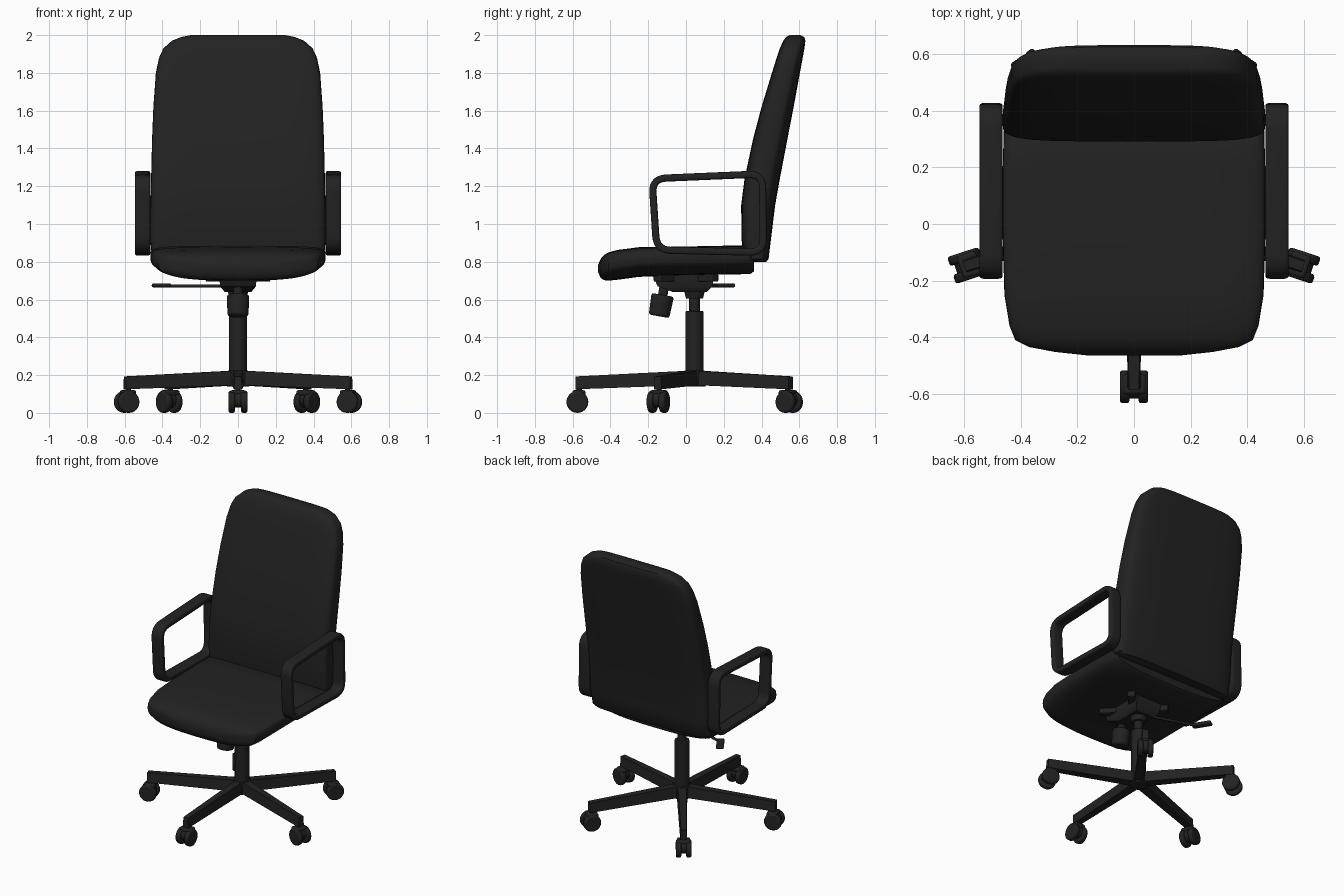
import bpy, bmesh, math
from math import sin, cos, pi, radians
from mathutils import Vector, Matrix

cube = bpy.data.objects.get("Cube")
if cube:
    bpy.data.objects.remove(cube, do_unlink=True)

black = bpy.data.materials.new("soft_black")
black.use_nodes = True
COLOR = (0.016, 0.016, 0.016, 1)
black.diffuse_color = COLOR
shader = black.node_tree.nodes["Principled BSDF"]
shader.inputs["Base Color"].default_value = COLOR
shader.inputs["Roughness"].default_value = 0.8


def finish(name, bm, matrix=None, bevel=0):
    """Turn a bmesh into a smooth shaded object."""
    if matrix:
        bm.transform(matrix)
    bmesh.ops.recalc_face_normals(bm, faces=bm.faces)
    mesh = bpy.data.meshes.new(name)
    bm.to_mesh(mesh)
    bm.free()
    mesh.materials.append(black)
    ob = bpy.data.objects.new(name, mesh)
    bpy.context.collection.objects.link(ob)
    if bevel:
        mod = ob.modifiers.new("bevel", "BEVEL")
        mod.width, mod.segments = bevel, 2
    bpy.ops.object.select_all(action="DESELECT")
    ob.select_set(True)
    bpy.context.view_layer.objects.active = ob
    bpy.ops.object.shade_smooth_by_angle(angle=radians(40))
    return ob


def loft(name, rings, closed=False):
    """Skin a list of equal point rings, capped or joined end to end."""
    bm = bmesh.new()
    loops = [[bm.verts.new(p) for p in ring] for ring in rings]
    pairs = list(zip(loops, loops[1:]))
    if closed:
        pairs.append((loops[-1], loops[0]))
    else:
        bm.faces.new(loops[0])
        bm.faces.new(loops[-1])
    for a, b in pairs:
        for i in range(len(a)):
            j = (i + 1) % len(a)
            bm.faces.new((a[i], a[j], b[j], b[i]))
    return finish(name, bm)


def superellipse(half_w, low, mid, high, n_low, n_high, count=48):
    """Cushion section; the two halves have their own roundness."""
    points = []
    for k in range(count):
        c, s = cos(2 * pi * k / count), sin(2 * pi * k / count)
        n, depth = (n_high, high - mid) if s > 0 else (n_low, mid - low)
        u = math.copysign(abs(c) ** (2 / n), c)
        v = math.copysign(abs(s) ** (2 / n), s)
        points.append((half_w * u, mid + depth * v))
    return points


def cylinder(name, radius, top_radius, depth, matrix, bevel=0, sides=24):
    bm = bmesh.new()
    bmesh.ops.create_cone(bm, cap_ends=True, segments=sides, radius1=radius,
                          radius2=top_radius, depth=depth)
    return finish(name, bm, matrix, bevel)


def box(name, size, matrix, bevel=0):
    bm = bmesh.new()
    bmesh.ops.create_cube(bm, size=1)
    bmesh.ops.scale(bm, vec=size, verts=bm.verts)
    return finish(name, bm, matrix, bevel)


move = lambda x, y, z: Matrix.Translation((x, y, z))
turn = lambda degrees, axis: Matrix.Rotation(radians(degrees), 4, axis)

# Seat cushion: y, half width, underside, top
seat = [(-0.465, 0.16, 0.745, 0.785), (-0.452, 0.28, 0.715, 0.815),
        (-0.435, 0.37, 0.703, 0.835), (-0.41, 0.42, 0.70, 0.85),
        (-0.36, 0.44, 0.705, 0.863), (-0.25, 0.458, 0.72, 0.877),
        (-0.05, 0.464, 0.728, 0.88), (0.2, 0.464, 0.732, 0.885),
        (0.34, 0.46, 0.735, 0.885), (0.36, 0.44, 0.75, 0.87)]
loft("seat_cushion", [[(x, y, z) for x, z in
     superellipse(w, lo, lo * 0.4 + hi * 0.6, hi, 2.8, 5)] for y, w, lo, hi in seat])

# Backrest cushion: z, half width, front, rear
back = [(0.80, 0.43, 0.33, 0.425), (0.815, 0.455, 0.305, 0.437), (0.92, 0.465, 0.294, 0.45),
        (1.1, 0.463, 0.292, 0.472), (1.24, 0.46, 0.31, 0.497), (1.45, 0.455, 0.355, 0.537),
        (1.62, 0.448, 0.40, 0.57), (1.8, 0.435, 0.455, 0.603), (1.88, 0.418, 0.48, 0.618),
        (1.93, 0.395, 0.497, 0.627), (1.97, 0.35, 0.515, 0.632),
        (1.99, 0.30, 0.53, 0.626), (2.0, 0.25, 0.55, 0.605)]
loft("backrest_cushion", [[(x, y, z) for x, y in
     superellipse(w, f, (f + r) / 2, r, 5, 4)] for z, w, f, r in back])

# Armrest loops: a flat strip swept round a filleted outline
corners = [Vector(p) for p in ((-0.18, 1.24), (0.405, 1.265), (0.41, 0.85), (-0.155, 0.862))]
path = []
for i, c in enumerate(corners):
    a = c + (corners[i - 1] - c).normalized() * 0.075
    b = c + (corners[(i + 1) % 4] - c).normalized() * 0.075
    for k in range(8):
        t = k / 7
        path.append(a * (1 - t) ** 2 + c * 2 * t * (1 - t) + b * t ** 2)
for side, label in ((1, "left"), (-1, "right")):
    rings = []
    for i, p in enumerate(path):
        along = (path[(i + 1) % len(path)] - path[i - 1]).normalized()
        out = Vector((-along.y, along.x))
        section = superellipse(0.041, -0.019, 0, 0.019, 5, 5, 20)
        rings.append([(side * 0.505 + x, *(p + out * d)) for x, d in section])
    loft(label + "_armrest", rings, closed=True)

# Column and star base
CY = 0.045
cylinder("column", 0.047, 0.047, 0.39, move(0, CY, 0.345), 0.004)
cylinder("gas_piston", 0.028, 0.028, 0.16, move(0, CY, 0.60))
cylinder("piston_collar", 0.045, 0.06, 0.06, move(0, CY, 0.635))
cylinder("base_hub", 0.06, 0.055, 0.085, move(0, CY, 0.182), 0.006)
for i in range(5):
    spoke = move(0, CY, 0) @ turn(-90 + 72 * i, "Z")
    tag = str(i + 1)
    # Tapered leg running out along local x
    loft("base_leg_" + tag, [[spoke @ Vector((r, y, z)) for y, z in
         ((-w, lo), (w, lo), (w * 0.8, hi), (-w * 0.8, hi))]
         for r, w, lo, hi in ((0, 0.034, 0.148, 0.225), (0.63, 0.022, 0.125, 0.193))])
    # Twin wheel caster
    hub = spoke @ move(0.62, 0, 0.058)
    cylinder("caster_stem_" + tag, 0.014, 0.014, 0.09, hub @ move(-0.01, 0, 0.06), sides=12)
    cylinder("caster_axle_" + tag, 0.042, 0.042, 0.05, hub @ move(0, 0, 0.012) @ turn(90, "X"))
    box("caster_hood_" + tag, (0.07, 0.085, 0.03), hub @ move(-0.008, 0, 0.047), 0.01)
    for s in (1, -1):
        cylinder("caster_wheel_%s_%s" % (tag, "a" if s > 0 else "b"), 0.058, 0.058, 0.034,
                 hub @ move(0, s * 0.033, 0) @ turn(90, "X"), 0.009)

# Tilt mechanism under the seat
loft("tilt_housing", [[(x * w, y0 if y < 0 else y1, z) for x, y in
     ((-1, -1), (1, -1), (1, 1), (-1, 1))]
     for z, w, y0, y1 in ((0.64, 0.07, -0.07, 0.11), (0.67, 0.095, -0.15, 0.14),
                          (0.735, 0.10, -0.18, 0.15))])
for i in range(4):
    mount = move(0, 0, 0.715) @ turn(45 + 90 * i, "Z")
    box("seat_bracket_%d" % (i + 1), (0.13, 0.05, 0.04), mount @ move(0.155, 0, 0), 0.006)
knob = move(0, -0.133, 0.568) @ turn(-10, "X")
cylinder("tension_knob", 0.055, 0.06, 0.115, knob, 0.012)
cylinder("tension_shaft", 0.025, 0.025, 0.09, knob @ move(0, 0, 0.07))

# Height lever with a flat paddle
start, end = Vector((-0.06, 0.06, 0.672)), Vector((-0.38, 0.165, 0.672))
rod = end - start
cylinder("lever_rod", 0.009, 0.009, rod.length, Matrix.Translation((start + end) / 2)
         @ rod.to_track_quat("Z", "Y").to_matrix().to_4x4(), sides=12)
box("lever_paddle", (0.13, 0.05, 0.022), move(-0.405, 0.195, 0.675) @ turn(122, "Z"), 0.009)
